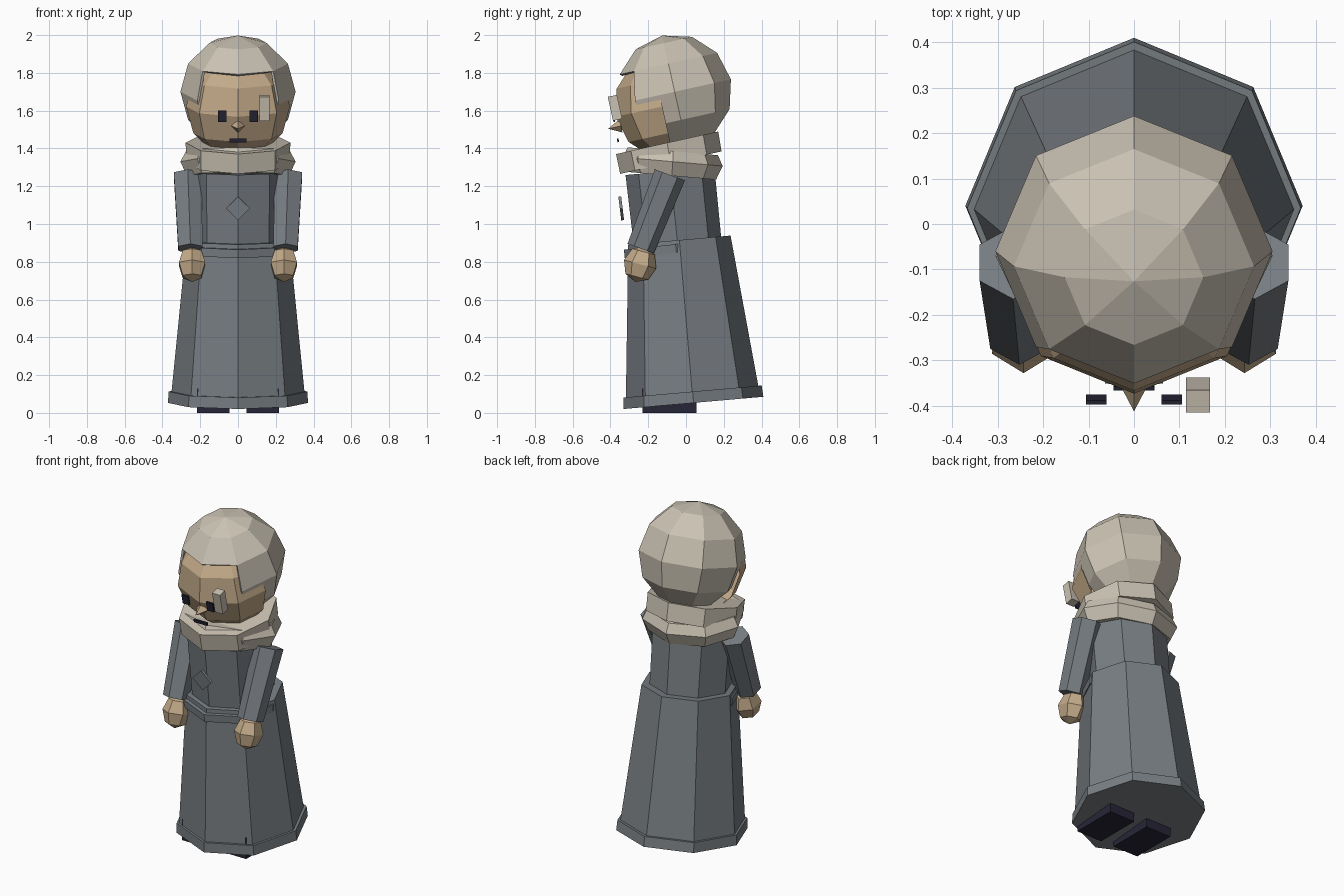
import bpy, bmesh
from math import radians, sin, cos, pi
from mathutils import Matrix, Vector

if "Cube" in bpy.data.objects:
    bpy.data.objects.remove(bpy.data.objects["Cube"])


def material(name, r, g, b):
    m = bpy.data.materials.new(name)
    m.diffuse_color = [((c / 255 + 0.055) / 1.055) ** 2.4 for c in (r, g, b)] + [1]
    m.use_nodes = True
    m.node_tree.nodes["Principled BSDF"].inputs["Base Color"].default_value = m.diffuse_color
    return m


CLOTH = material("pale cloth", 202, 194, 179)
ROBE = material("grey robe", 120, 126, 131)
SKIN = material("skin", 196, 171, 138)
DARK = material("dark", 38, 37, 54)


def finish(name, bm, mat, loc=(0, 0, 0), tilt=0):
    bmesh.ops.recalc_face_normals(bm, faces=bm.faces)
    me = bpy.data.meshes.new(name)
    bm.to_mesh(me)
    bm.free()
    me.materials.append(mat)
    ob = bpy.data.objects.new(name, me)
    ob.location = loc
    ob.rotation_euler.x = radians(tilt)
    bpy.context.collection.objects.link(ob)
    return ob


def loft(name, rings, tilt, mat, sides=8, x=0, sx=1):
    """Closed faceted tube through rings (y, z, radius), all tilted about x."""
    bm = bmesh.new()
    t = radians(tilt)
    loops = []
    for y, z, r in rings:
        loop = []
        for i in range(sides):
            a = pi / 2 + 2 * pi * i / sides
            v = r * sin(a)
            loop.append(bm.verts.new((x + sx * r * cos(a), y + v * cos(t), z + v * sin(t))))
        loops.append(loop)
    for lo, hi in zip(loops, loops[1:]):
        for i in range(sides):
            j = (i + 1) % sides
            bm.faces.new((lo[i], lo[j], hi[j], hi[i]))
    bm.faces.new(loops[0])
    bm.faces.new(loops[-1])
    return finish(name, bm, mat)


def box(name, loc, size, mat, tilt=0, roll=0):
    bm = bmesh.new()
    bmesh.ops.create_cube(bm, size=1)
    bm.transform(Matrix.Rotation(radians(roll), 4, 'Y') @ Matrix.Diagonal((*size, 1)))
    return finish(name, bm, mat, loc, tilt)


def ball(segments, rings, r):
    bm = bmesh.new()
    bmesh.ops.create_uvsphere(bm, u_segments=segments, v_segments=rings, radius=r)
    return bm


def bisect(bm, co, no, clear=False):
    bmesh.ops.bisect_plane(bm, geom=bm.verts[:] + bm.edges[:] + bm.faces[:],
                           plane_co=co, plane_no=no, clear_outer=clear)


# Robe
loft("skirt", [(0.035, 0.08, 0.355), (-0.035, 0.915, 0.272)], 5, ROBE)
loft("skirt_hem", [(0.04, 0.053, 0.371), (0.035, 0.113, 0.367)], 5, ROBE)
loft("belt", [(-0.051, 0.848, 0.275), (-0.055, 0.893, 0.275)], 6, ROBE)
loft("torso", [(-0.04, 0.86, 0.232), (-0.085, 1.28, 0.236)], 5, ROBE)
box("chest_badge", (0, -0.343, 1.083), (0.09, 0.015, 0.09), ROBE, 7, 45)

# Collar
loft("cowl", [(-0.08, 1.325, 0.275), (-0.1, 1.43, 0.277)], 12.5, CLOTH)
loft("shoulder_wrap", [(-0.075, 1.255, 0.235), (-0.07, 1.33, 0.265),
                       (-0.07, 1.385, 0.24)], -5, CLOTH, sx=1.15)

# Hood with a stepped face opening
TILT = 12.5
R = 0.305
bm = ball(8, 6, R)
bisect(bm, (0, -0.1, 0), (0, 1, 0))
bisect(bm, (0, 0, -0.05), (0, 0, 1))
opening = []
for f in bm.faces:
    c = f.calc_center_median()
    brow = abs(c.x) < -c.y and c.z < R * 0.5
    cheek = -c.y > 0.1 and c.z < -0.05
    if brow or cheek:
        opening.append(f)
bmesh.ops.delete(bm, geom=opening, context='FACES')
hood = finish("hood", bm, CLOTH, (0, -0.06, 1.70), TILT)
shell = hood.modifiers.new("thickness", 'SOLIDIFY')
shell.thickness = 0.015
shell.offset = -1

# Face
bm = ball(8, 6, 0.29)
bisect(bm, (0, -0.036, 0), (0, 1, 0), True)
finish("face", bm, SKIN, (0, -0.09, 1.63), TILT)

bm = bmesh.new()
bmesh.ops.create_cone(bm, segments=4, radius1=0.036, radius2=0, depth=0.07, cap_ends=True)
bm.transform(Matrix.Rotation(radians(90), 4, 'X') @ Matrix.Rotation(radians(45), 4, 'Z'))
# turn the square base so that a corner points up
if max(v.co.z for v in bm.verts) < 0.03:
    bm.transform(Matrix.Rotation(radians(45), 4, 'Y'))
finish("nose", bm, SKIN, (0, -0.378, 1.512), TILT)

box("mouth", (0, -0.36, 1.443), (0.09, 0.009, 0.02), DARK, TILT)
box("brow_lock", (0.141, -0.376, 1.615), (0.053, 0.05, 0.13), CLOTH, TILT)

# Mirrored parts
for side, s in (("right", 1), ("left", -1)):
    box(side + "_eye", (s * 0.083, -0.386, 1.57), (0.046, 0.009, 0.06), DARK, TILT)
    loft(side + "_sleeve", [(-0.24, 0.87, 0.074), (-0.085, 1.26, 0.085)], -20, ROBE, 6)
    arm = bpy.context.collection.objects[side + "_sleeve"]
    for v in arm.data.vertices:
        v.co.x += s * (0.252 if v.co.z < 1 else 0.266)
    bm = ball(6, 4, 1)
    bm.transform(Matrix.Diagonal((0.08, 0.088, 0.097, 1)))
    finish(side + "_hand", bm, SKIN, (s * 0.243, -0.243, 0.787), -15)
    box(side + "_shoe", (s * 0.131, -0.088, 0.065), (0.172, 0.286, 0.13), DARK)
